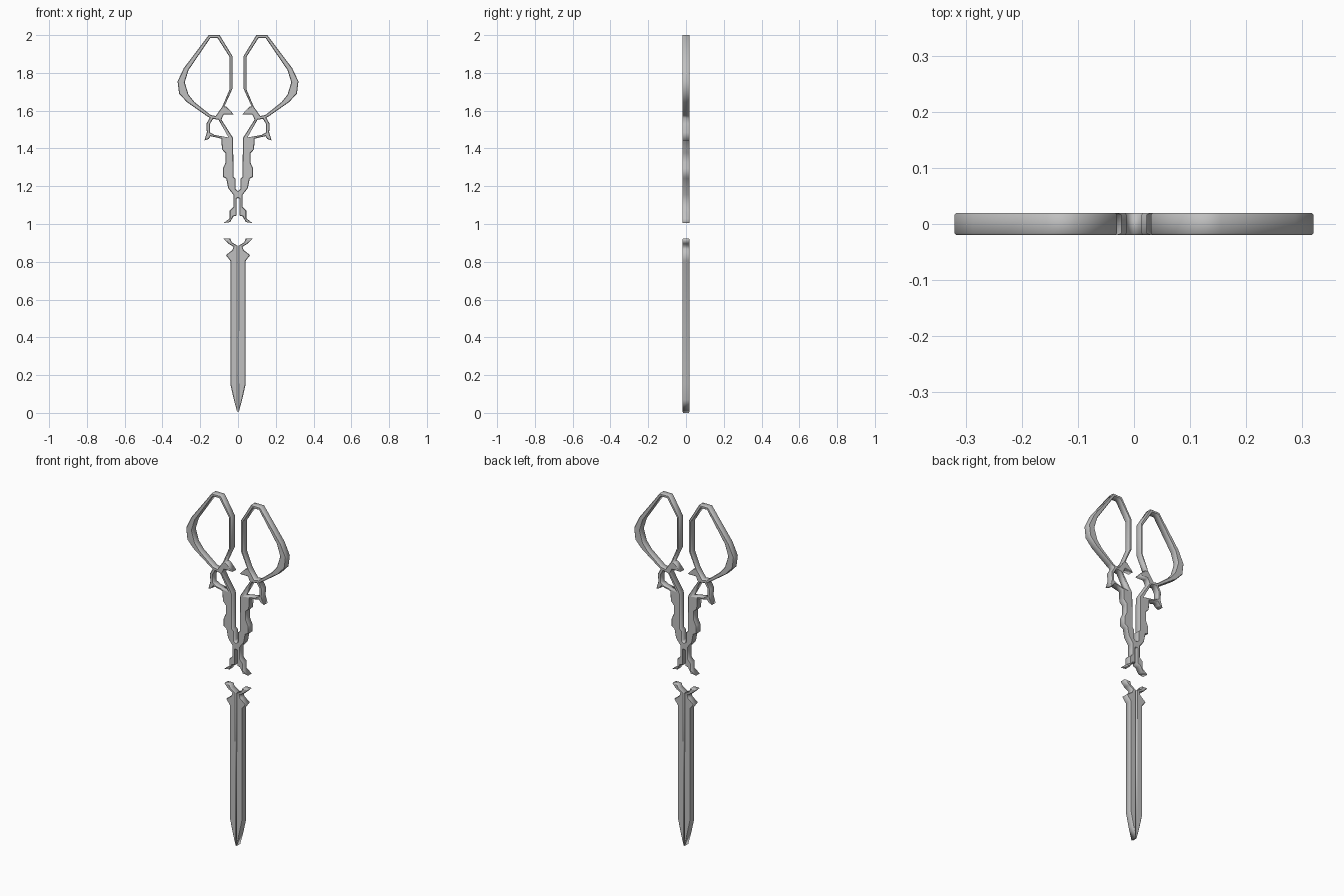
import bpy
import math

THICK = 0.039   # front to back
EDGE = 0.003    # small chamfer on the rims

steel = bpy.data.materials.new("grey steel")
steel.diffuse_color = (0.53, 0.53, 0.53, 1)


def mirror(points):
    return [(-x, z) for x, z in reversed(points)]


def plate(name, loops):
    """Chamfered flat plate from closed x-z outlines; inner loops become holes."""
    curve = bpy.data.curves.new(name, 'CURVE')
    curve.dimensions = '2D'
    curve.fill_mode = 'BOTH'
    curve.extrude = THICK / 2 - EDGE
    curve.bevel_depth = EDGE
    curve.bevel_resolution = 0
    curve.offset = -EDGE
    for loop in loops:
        spline = curve.splines.new('POLY')
        spline.points.add(len(loop) - 1)
        for p, (x, z) in zip(spline.points, loop):
            p.co = (x, z, 0, 1)
        spline.use_cyclic_u = True
    obj = bpy.data.objects.new(name, curve)
    obj.rotation_euler.x = math.pi / 2
    bpy.context.collection.objects.link(obj)
    curve.materials.append(steel)
    bpy.ops.object.select_all(action='DESELECT')
    obj.select_set(True)
    bpy.context.view_layer.objects.active = obj
    bpy.ops.object.convert(target='MESH')


# Right half of the handles, from the centre crotch round to the stem slot
handle_half = [
    (0, 1.175), (0.013, 1.185), (0.013, 1.24), (0.024, 1.25), (0.026, 1.455),
    (0.088, 1.553), (0.075, 1.58), (0.022, 1.58), (0.062, 1.622), (0.072, 1.622),
    (0.03, 1.715), (0.03, 1.89), (0.097, 2.0), (0.155, 2.0),
    (0.287, 1.825), (0.32, 1.755), (0.312, 1.69), (0.27, 1.645), (0.17, 1.575),
    (0.15, 1.562), (0.168, 1.53), (0.165, 1.485), (0.178, 1.442), (0.155, 1.45),
    (0.145, 1.465), (0.088, 1.452), (0.085, 1.395), (0.066, 1.375),
    (0.066, 1.325), (0.08, 1.295), (0.08, 1.25), (0.062, 1.24), (0.052, 1.19),
    (0.025, 1.155), (0.025, 1.09), (0.044, 1.07), (0.044, 1.03), (0.076, 1.005),
    (0.042, 1.01), (0.025, 1.04), (0.007, 1.045), (0.007, 1.135), (0, 1.137)]

# Finger loop and small ring openings
finger_hole = [
    (0.108, 1.984), (0.147, 1.984), (0.262, 1.815), (0.282, 1.75), (0.262, 1.685),
    (0.23, 1.645), (0.145, 1.577), (0.118, 1.572), (0.083, 1.622), (0.045, 1.712), (0.045, 1.885)]
ring_hole = [
    (0.103, 1.552), (0.132, 1.557), (0.148, 1.53), (0.148, 1.485),
    (0.125, 1.472), (0.05, 1.458)]

plate("handles", [handle_half + mirror(handle_half[1:-1]),
                  finger_hole, mirror(finger_hole), ring_hole, mirror(ring_hole)])

# Blade pair with a narrow seam, small guard and flared top prongs
blade = [
    (0.003, 0.0), (0.022, 0.07), (0.041, 0.155), (0.041, 0.805), (0.064, 0.835),
    (0.03, 0.862), (0.024, 0.88), (0.05, 0.895), (0.076, 0.922), (0.04, 0.922),
    (0.033, 0.903), (0.003, 0.885)]
plate("right_blade", [blade])
plate("left_blade", [mirror(blade)])
